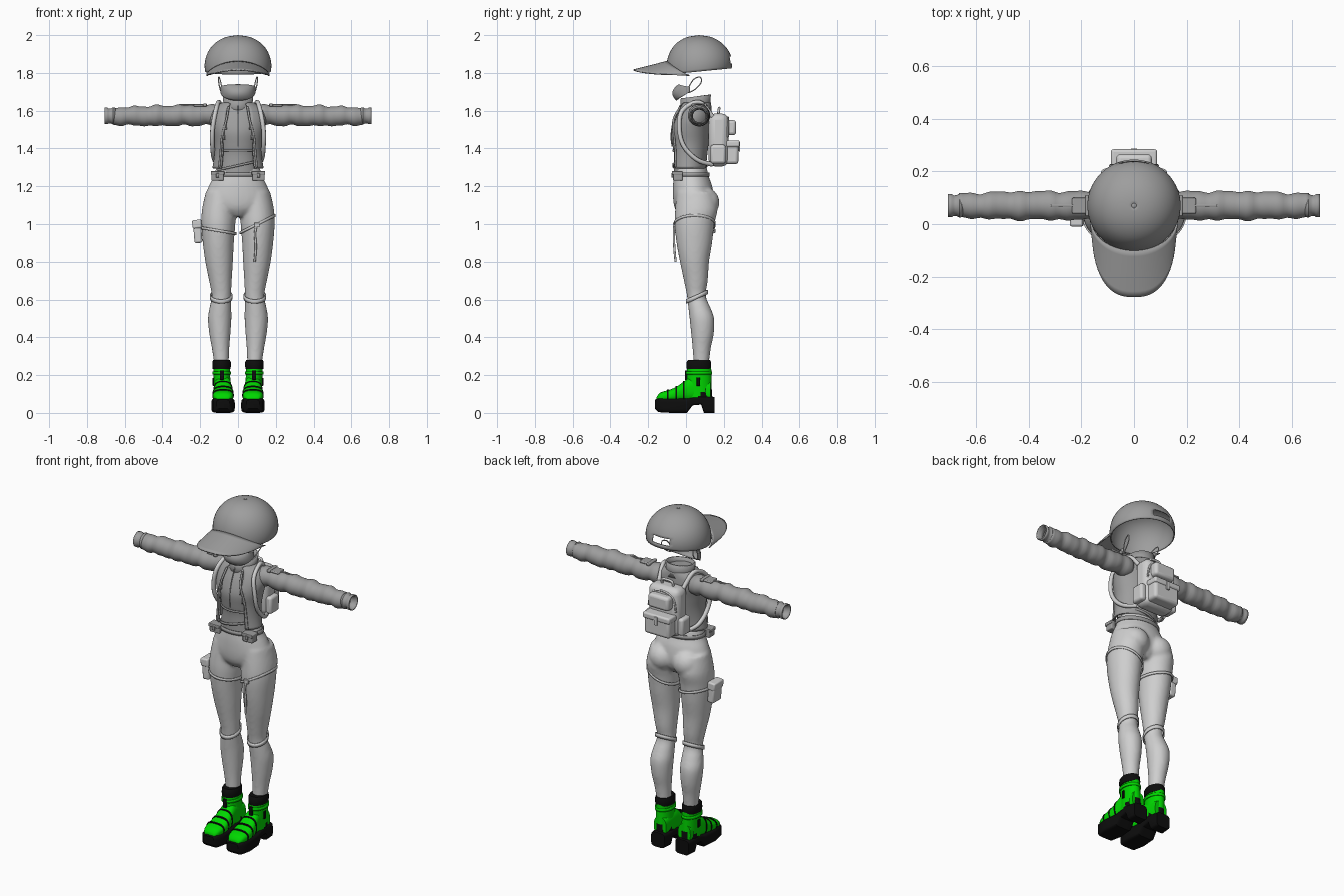
import bpy, bmesh, math
from mathutils import Vector, Matrix

if "Cube" in bpy.data.objects:
    bpy.data.objects.remove(bpy.data.objects["Cube"])


def material(name, r, g, b):
    m = bpy.data.materials.new(name)
    m.use_nodes = True
    m.diffuse_color = (r, g, b, 1)
    m.node_tree.nodes["Principled BSDF"].inputs["Base Color"].default_value = (r, g, b, 1)
    return m


CLOTH = material("mid_grey", .34, .34, .34)
LIGHT = material("light_grey", .62, .62, .62)
GREEN = material("bright_green", 0, .68, 0)
BLACK = material("black", .004, .004, .004)


def finish(name, bm, mats, thick=0, bevel=0, angle=40):
    bmesh.ops.recalc_face_normals(bm, faces=bm.faces)
    me = bpy.data.meshes.new(name)
    bm.to_mesh(me)
    bm.free()
    ob = bpy.data.objects.new(name, me)
    bpy.context.collection.objects.link(ob)
    for m in mats:
        me.materials.append(m)
    bpy.ops.object.select_all(action='DESELECT')
    bpy.context.view_layer.objects.active = ob
    ob.select_set(True)
    bpy.ops.object.shade_smooth_by_angle(angle=math.radians(angle))
    if thick:
        mod = ob.modifiers.new("thickness", 'SOLIDIFY')
        mod.thickness, mod.offset = thick, 0
    if bevel:
        mod = ob.modifiers.new("soft_edges", 'BEVEL')
        mod.width, mod.segments = bevel, 3
    return ob


def resample(rows, k):
    # Catmull-Rom steps between profile rows
    rows = [Vector(r) for r in rows]
    out = []
    for i in range(len(rows) - 1):
        a, b, c, d = rows[max(i - 1, 0)], rows[i], rows[i + 1], rows[min(i + 2, len(rows) - 1)]
        for j in range(k):
            t = j / k
            out.append(b + t / 2 * ((c - a) + t * ((2 * a - 5 * b + 4 * c - d) + t * (3 * b - a - 3 * c + d))))
    return out + [rows[-1]]


def add_loft(bm, rows, axis='z', n=32, power=2, caps=True):
    # each row: position on axis, two centre values, two half sizes
    rings = []
    for pos, c1, c2, h1, h2 in rows:
        ring = []
        for i in range(n):
            a = math.tau * (i + .5) / n
            c, s = math.cos(a), math.sin(a)
            u = c1 + h1 * math.copysign(abs(c) ** (2 / power), c)
            v = c2 + h2 * math.copysign(abs(s) ** (2 / power), s)
            ring.append(bm.verts.new({'x': (pos, u, v), 'y': (u, pos, v), 'z': (u, v, pos)}[axis]))
        rings.append(ring)
    for lo, hi in zip(rings, rings[1:]):
        for i in range(n):
            bm.faces.new((lo[i], lo[(i + 1) % n], hi[(i + 1) % n], hi[i]))
    if caps:
        bm.faces.new(rings[0][::-1])
        bm.faces.new(rings[-1])


def loft(name, rows, mat, axis='z', n=32, power=2, caps=True, thick=0):
    bm = bmesh.new()
    add_loft(bm, rows, axis, n, power, caps)
    return finish(name, bm, [mat], thick)


def box(name, centre, size, mat, bevel=.005, turn=0):
    bm = bmesh.new()
    bmesh.ops.create_cube(bm, size=1, matrix=Matrix.Translation(centre) @ Matrix.Rotation(turn, 4, 'Y')
                          @ Matrix.Diagonal((*size, 1)))
    return finish(name, bm, [mat], bevel=bevel)


def tube(name, points, radius, mat):
    cu = bpy.data.curves.new(name, 'CURVE')
    cu.dimensions, cu.bevel_depth, cu.bevel_resolution = '3D', radius, 2
    sp = cu.splines.new('POLY')
    pts = resample(points, 6)
    sp.points.add(len(pts) - 1)
    for p, q in zip(sp.points, pts):
        p.co = (*q, 1)
    cu.materials.append(mat)
    ob = bpy.data.objects.new(name, cu)
    bpy.context.collection.objects.link(ob)
    bpy.ops.object.select_all(action='DESELECT')
    bpy.context.view_layer.objects.active = ob
    ob.select_set(True)
    bpy.ops.object.convert(target='MESH')


def band(name, z, cx, cy, hx, hy, height, mat, tilt_x=0, tilt_y=0):
    ob = loft(name, [(z - height / 2, cx, cy, hx, hy), (z + height / 2, cx, cy, hx, hy)], mat, caps=False, thick=.006)
    for v in ob.data.vertices:
        v.co.z += tilt_x * (v.co.x - cx) + tilt_y * (v.co.y - cy)


# Hips and legs fused into one smooth body
bm = bmesh.new()
LEG = [(1.17, .085, .05, .085, .1), (1.08, .1, .055, .09, .112), (1, .104, .045, .09, .105),
       (.9, .104, .044, .082, .094), (.8, .1, .045, .073, .077), (.7, .093, .052, .06, .063),
       (.62, .088, .055, .051, .05), (.56, .093, .07, .057, .058), (.5, .097, .084, .062, .065),
       (.42, .096, .087, .056, .06), (.34, .092, .083, .046, .048), (.25, .087, .08, .038, .04)]
for s in (1, -1):
    add_loft(bm, [(z, s * cx, cy, hx, hy) for z, cx, cy, hx, hy in resample(LEG, 4)])
    bmesh.ops.create_icosphere(bm, subdivisions=3, radius=.08, matrix=Matrix.Translation((s * .078, .097, 1.115)))
add_loft(bm, resample([(1.3, 0, .025, .115, .085), (1.25, 0, .028, .13, .093), (1.2, 0, .035, .155, .104),
                       (1.13, 0, .04, .178, .108), (1.08, 0, .04, .15, .098), (1.04, 0, .04, .05, .07)], 4))
legs = finish("hips_and_legs", bm, [LIGHT])
mod = legs.modifiers.new("fuse", 'REMESH')
mod.mode, mod.voxel_size, mod.use_smooth_shade = 'VOXEL', .009, True
mod = legs.modifiers.new("relax", 'SMOOTH')
mod.iterations = 5

# Torso, open vest and collar
TORSO = [(1.27, 0, .02, .11, .085), (1.36, 0, .02, .104, .083), (1.42, 0, .02, .109, .092),
         (1.49, 0, .02, .126, .098), (1.56, 0, .035, .138, .092), (1.61, 0, .047, .12, .078),
         (1.645, 0, .052, .07, .07)]
loft("inner_top", resample(TORSO, 5), CLOTH, n=40)
bm = bmesh.new()
add_loft(bm, resample([(1.295, 0, .012, .132, .09), (1.36, 0, .015, .122, .093), (1.43, 0, .018, .122, .098),
                       (1.5, 0, .022, .136, .102), (1.56, 0, .036, .145, .097), (1.61, 0, .047, .127, .084),
                       (1.64, 0, .052, .08, .076)], 4), n=48, caps=False)
gap = [f for f in bm.faces if f.calc_center_median().y < .02 and
       abs(f.calc_center_median().x) < .045 + .16 * min(1.64 - f.calc_center_median().z, .25)]
bmesh.ops.delete(bm, geom=gap, context='FACES')
finish("open_vest", bm, [CLOTH], thick=.008)
collar = loft("collar", [(1.6, 0, .05, .085, .083), (1.64, 0, .05, .074, .076), (1.675, 0, .052, .076, .076)],
              CLOTH, caps=False, thick=.008)
for v in collar.data.vertices:
    v.co.z += .13 * (v.co.y - .05)
tube("zip_line", [(0, -.03, 1.63), (0, -.065, 1.55), (0, -.079, 1.47), (0, -.073, 1.41)], .003, CLOTH)
band("top_hem", 1.39, 0, .02, .108, .09, .01, CLOTH)
band("waistband", 1.262, 0, .027, .131, .094, .022, CLOTH)
band("slanted_belt", 1.31, 0, .02, .112, .09, .012, CLOTH, tilt_x=.22)

for s, side in ((1, "left_"), (-1, "right_")):
    # Sleeve with soft folds, cuff and shoulder trim
    rows = []
    for i in range(41):
        x = .1 + .565 * i / 40
        r = .052 - .009 * max(0, (x - .45) / .22) + .0025 * math.sin(x * 62) + .002 * math.sin(x * 105)
        rows.append((s * x, .07 + .002 * math.sin(x * 40), 1.577 - .012 * (x - .1) + .003 * math.sin(x * 48), r, r))
    loft(side + "sleeve", rows, CLOTH, 'x', caps=False, thick=.004)
    loft(side + "cuff", [(s * x, .07, 1.572, r, r) for x, r in
                         ((.65, .04), (.662, .043), (.672, .037), (.685, .036), (.692, .041), (.706, .041))],
         CLOTH, 'x', caps=False, thick=.006)
    box(side + "shoulder_patch", (s * .2, .07, 1.628), (.07, .06, .012), CLOTH)
    box(side + "shoulder_buckle", (s * .175, .07, 1.63), (.02, .08, .016), CLOTH)
    box(side + "shoulder_tab", (s * .26, .07, 1.63), (.11, .008, .008), CLOTH, .002)
    tube(side + "vest_edge", [(s * .05, -.03, 1.62), (s * .062, -.066, 1.55), (s * .085, -.063, 1.46),
                              (s * .092, -.056, 1.38), (s * .1, -.055, 1.3)], .006, CLOTH)

    # Belt pouch
    box(side + "belt_pouch", (s * .108, -.043, 1.252), (.065, .05, .045), CLOTH, .006)
    box(side + "belt_pouch_flap", (s * .108, -.046, 1.271), (.072, .056, .02), CLOTH, .004)
    box(side + "belt_clip", (s * .108, -.073, 1.258), (.016, .008, .022), CLOTH, .002)

    # Pack strap, side pocket, mask loop
    tube(side + "pack_strap", [(s * .08, .14, 1.57), (s * .1, .07, 1.645), (s * .118, -.02, 1.6),
                               (s * .135, -.035, 1.5), (s * .135, -.01, 1.41), (s * .125, .06, 1.34),
                               (s * .09, .14, 1.315)], .012, LIGHT)
    box(side + "pack_side_pocket", (s * .105, .17, 1.37), (.04, .08, .1), LIGHT, .014)
    tube(side + "mask_loop", [(s * .086, .015, 1.725), (s * .095, .04, 1.765), (s * .102, .075, 1.778),
                              (s * .102, .08, 1.75), (s * .095, .05, 1.715), (s * .086, .015, 1.695)], .003, LIGHT)

    # Garters
    band(side + "knee_garter", .615, s * .089, .058, .056, .056, .022, LIGHT, tilt_y=.45)
    band(side + "thigh_strap", 1.0 if s > 0 else .965, s * .104, .046, .093, .108, .014, LIGHT,
         tilt_x=.5 if s > 0 else -.17)

    # Boot: sole, foot, shaft, cuff, straps
    cx = s * .079
    loft(side + "boot_sole", [(y, cx, (a + b) / 2, w, (b - a) / 2) for y, w, a, b in
                              ((-.163, .034, .022, .07), (-.145, .053, .004, .08), (-.08, .062, 0, .078),
                               (.005, .055, 0, .076), (.035, .05, .04, .082), (.08, .05, .044, .088),
                               (.095, .05, 0, .09), (.15, .044, 0, .085))], BLACK, 'y', power=5)
    loft(side + "boot_foot", resample([(y, cx, (.06 + b) / 2, w, (b - .06) / 2) for y, w, b in
                                       ((-.155, .03, .085), (-.135, .047, .108), (-.08, .056, .125),
                                        (-.04, .052, .145), (0, .047, .175), (.04, .044, .195), (.13, .04, .17))], 3),
         GREEN, 'y', power=2.6)
    bm = bmesh.new()
    add_loft(bm, [(.07 + .02 * i, s * (.08 + .0008 * i), .07, .045 - .0002 * i, .068 - .0005 * i) for i in range(10)])
    for f in bm.faces:
        c = f.calc_center_median()
        f.material_index = int(c.y > .06 and c.z < .14 and c.y > c.z * .8)
    finish(side + "boot_shaft", bm, [GREEN, BLACK])
    loft(side + "boot_cuff", [(.232, s * .087, .068, .047, .064), (.245, s * .087, .068, .049, .066),
                              (.27, s * .087, .068, .049, .065), (.28, s * .087, .07, .044, .058)], BLACK)
    for i, (y, w, top) in enumerate(((-.1, .057, .124), (-.055, .0555, .142), (-.015, .051, .168))):
        loft(side + "instep_strap_%d" % i, [(y, cx, .06 + (top - .06) / 2, w, (top - .06) / 2),
                                            (y + .008, cx, .062 + (top - .06) / 2, w, (top - .06) / 2)],
             BLACK, 'y', power=2.6)
    band(side + "ankle_strap", .212, s * .086, .068, .047, .067, .016, GREEN)
    box(side + "ankle_buckle", (s * .127, .065, .165), (.014, .018, .045), BLACK, .003)
    box(side + "boot_tongue", (s * .085, .0, .2), (.022, .012, .05), BLACK, .003)

# Thigh pouch and hanging ribbon
box("thigh_pouch", (-.213, .035, .955), (.042, .08, .11), LIGHT, .01, turn=-.08)
box("thigh_pouch_flap", (-.217, .035, 1.0), (.05, .088, .045), LIGHT, .008, turn=-.08)
tube("hanging_ribbon", [(.1, -.062, 1.0), (.09, -.064, .95), (.094, -.062, .88), (.088, -.055, .8)], .006, LIGHT)
box("ribbon_buckle", (.1, -.064, .995), (.03, .012, .024), LIGHT, .003)

# Backpack
box("backpack_body", (0, .172, 1.445), (.2, .105, .28), LIGHT, .035)
box("backpack_lower_pocket", (0, .235, 1.38), (.165, .085, .125), LIGHT, .016)
box("backpack_lower_flap", (0, .24, 1.425), (.175, .088, .035), LIGHT, .01)
box("backpack_upper_pocket", (0, .23, 1.51), (.135, .07, .08), LIGHT, .016)
box("backpack_clasp", (0, .283, 1.41), (.022, .008, .05), LIGHT, .002)
tube("backpack_handle", [(-.035, .17, 1.575), (-.03, .175, 1.61), (.03, .175, 1.61), (.035, .17, 1.575)], .007, LIGHT)
tube("backpack_zip", [(-.09, .222, 1.46), (-.07, .222, 1.54), (0, .222, 1.565), (.07, .222, 1.54),
                      (.09, .222, 1.46)], .005, LIGHT)


def sheet(name, point, nu, nv, mat, thick):
    # curved sheet from a function of u in -1..1 and v in 0..1
    bm = bmesh.new()
    g = [[bm.verts.new(point(2 * i / nu - 1, j / nv)) for i in range(nu + 1)] for j in range(nv + 1)]
    for a, b in zip(g, g[1:]):
        for i in range(nu):
            bm.faces.new((a[i], a[i + 1], b[i + 1], b[i]))
    finish(name, bm, [mat], thick)


def mask_point(u, v):
    a = u * math.pi / 2
    low, high = 1.655 + .045 * u * u, 1.738 - .012 * u * u
    bulge = 1 - .3 * (2 * v - .9) ** 2 * math.cos(a)
    return (.09 * math.sin(a), .02 - .09 * math.cos(a) * bulge, low + (high - low) * v)


def brim_point(u, v):
    a = u * math.pi / 2
    c, s = max(math.cos(a), 0), math.sin(a)
    inner = Vector((.165 * s, .02 - .12 * c))
    outer = Vector((math.copysign(.157 * abs(s) ** .8, s), -.277 * c ** .8))
    x, y = inner.lerp(outer, v)
    return (x, y, 1.815 - .026 * (x / .157) ** 2 + .045 * (1 - v) * c)


sheet("face_mask", mask_point, 24, 10, CLOTH, .005)
sheet("cap_brim", brim_point, 32, 8, CLOTH, .007)

# Cap crown with adjuster opening at the back
bm = bmesh.new()
rows = [(1.808, 0, .07, .171, .169), (1.82, 0, .07, .173, .171)]
for i in range(18):
    t = math.pi / 2 * i / 17
    r = max(math.cos(t) ** .9, .01)
    rows.append((1.835 + .16 * math.sin(t), 0, .07, .174 * r, .172 * r))
add_loft(bm, rows, n=48, caps=False)
hole = [f for f in bm.faces if f.calc_center_median().y > .15 and 1.83 < f.calc_center_median().z < 1.885
        and abs(f.calc_center_median().x) < .065 - 12 * (f.calc_center_median().z - 1.83) ** 2]
bmesh.ops.delete(bm, geom=hole, context='FACES')
for v in bm.verts:
    v.co.z += .1 * (v.co.y - .07) * max(0, 1 - (v.co.z - 1.808) / .14)
finish("cap_crown", bm, [CLOTH], thick=.006)
bm = bmesh.new()
bmesh.ops.create_uvsphere(bm, u_segments=16, v_segments=8, radius=.012,
                          matrix=Matrix.Translation((0, .07, 1.994)) @ Matrix.Diagonal((1, 1, .5, 1)))
finish("cap_button", bm, [CLOTH])
